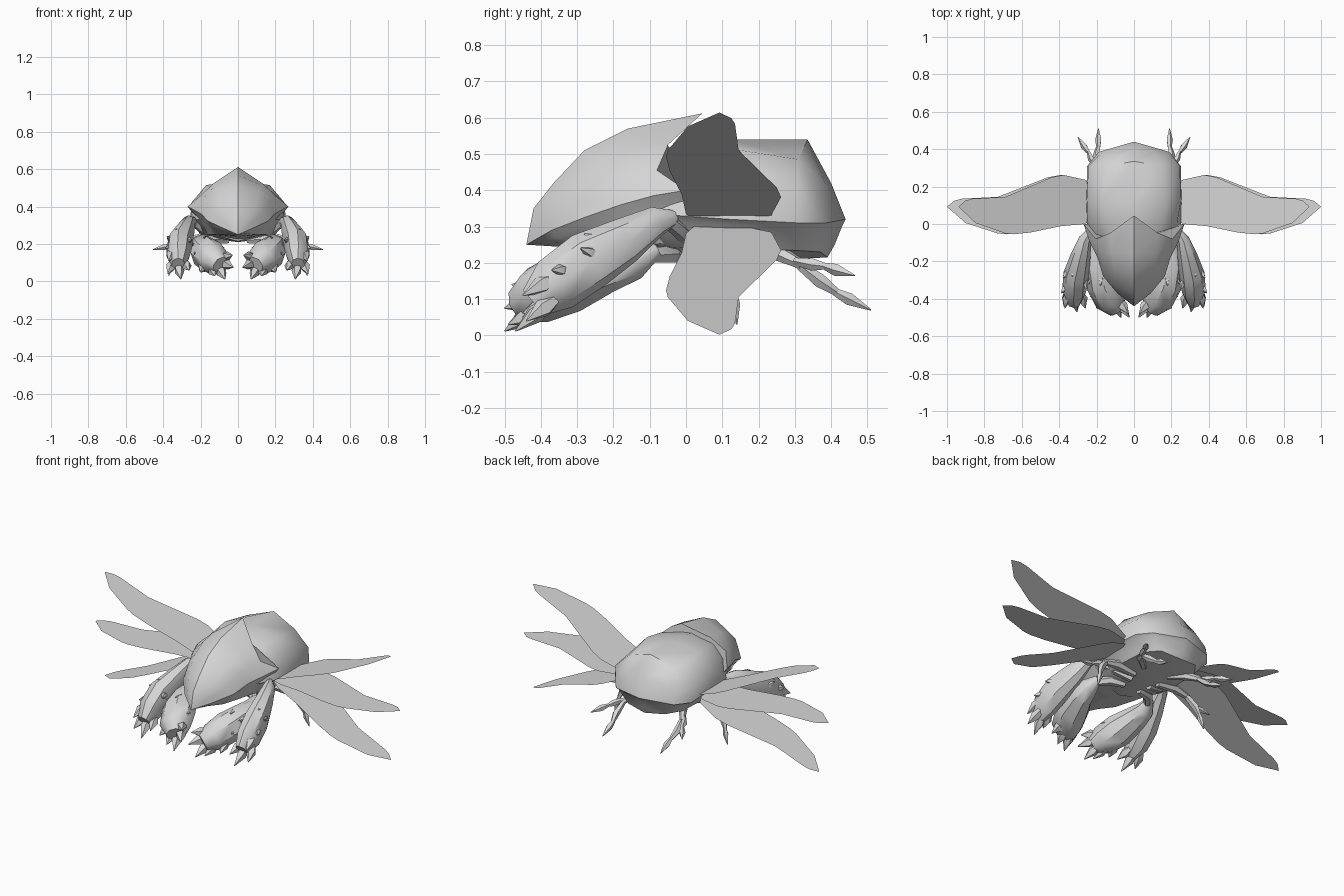
import bpy, bmesh, math
from mathutils import Vector as V

grey = bpy.data.materials.new("grey")
grey.diffuse_color = (0.68, 0.68, 0.68, 1)


def finish(name, bm, mirror=False, smooth=True, solid=True):
    """Turn a bmesh into a named, coloured object, optionally with its mirror half."""
    bmesh.ops.remove_doubles(bm, verts=bm.verts, dist=0.0005)
    if solid:
        bmesh.ops.recalc_face_normals(bm, faces=bm.faces)
    me = bpy.data.meshes.new(name)
    bm.to_mesh(me)
    bm.free()
    me.materials.append(grey)
    ob = bpy.data.objects.new(name, me)
    bpy.context.collection.objects.link(ob)
    bpy.ops.object.select_all(action='DESELECT')
    ob.select_set(True)
    bpy.context.view_layer.objects.active = ob
    if smooth:
        bpy.ops.object.shade_smooth_by_angle(angle=math.radians(42))
    if mirror:
        ob.modifiers.new("Mirror", 'MIRROR').use_mirror_merge = False


def shell(name, rows):
    """Symmetric body: rows run front to back, listed from ridge to belly line."""
    bm = bmesh.new()
    full = rows + [[(-x, y, z) for x, y, z in r] for r in rows[-2:0:-1]]
    grid = [[bm.verts.new(p) for p in r] for r in full]
    for i, a in enumerate(grid):
        b = grid[(i + 1) % len(grid)]
        for j in range(len(a) - 1):
            bm.faces.new((a[j], a[j + 1], b[j + 1], b[j]))
    bm.faces.new([r[0] for r in grid])
    bm.faces.new([r[-1] for r in grid])
    bmesh.ops.dissolve_degenerate(bm, dist=0.0005, edges=bm.edges)
    finish(name, bm)


def tube(bm, path, sides=6, squash=1.0):
    """Tapered tube through (x, y, z, radius) points."""
    pts = [V(p[:3]) for p in path]
    rings = []
    for i, p in enumerate(pts):
        d = (pts[min(i + 1, len(pts) - 1)] - pts[max(i - 1, 0)]).normalized()
        u = d.cross(V((0, 0, 1))).normalized()
        w = u.cross(d)
        r = path[i][3]
        rings.append([bm.verts.new(p + u * r * squash * math.cos(t) + w * r * math.sin(t))
                      for t in (2 * math.pi * k / sides for k in range(sides))])
    for a, b in zip(rings, rings[1:]):
        for k in range(sides):
            n = (k + 1) % sides
            bm.faces.new((a[k], a[n], b[n], b[k]))
    bm.faces.new(rings[0])
    bm.faces.new(rings[-1])


def spike(bm, base, tip, r):
    """Leaf-shaped nail, widest a third of the way along."""
    a, b = V(base), V(tip)
    tube(bm, [(*a, r * .6), (*a.lerp(b, .4), r), (*b, .002)], 5)


# Wing-case abdomen with an overhanging rim
shell("abdomen", [
    [(0, -.12, .50), (0, 0, .53), (0, .12, .54), (0, .335, .54), (0, .40, .42), (0, .44, .32)],
    [(.1, -.12, .47), (.15, 0, .505), (.17, .12, .515), (.155, .31, .485), (.11, .385, .415), (0, .44, .32)],
    [(.17, -.12, .41), (.23, 0, .43), (.25, .12, .42), (.245, .31, .40), (.18, .375, .37), (0, .44, .32)],
    [(.19, -.12, .33), (.25, -.02, .33), (.255, .12, .32), (.25, .31, .31), (.19, .385, .31), (0, .44, .32)],
    [(.18, -.12, .31), (.22, -.02, .31), (.235, .12, .305), (.235, .3, .30), (.18, .375, .30), (0, .43, .30)],
    [(.13, -.12, .25), (.18, 0, .24), (.19, .12, .235), (.18, .29, .235), (.12, .37, .23), (0, .41, .25)],
    [(0, -.12, .215), (0, 0, .21), (0, .12, .21), (0, .29, .21), (0, .39, .215), (0, .41, .25)]])

# Pointed head and shoulder shield with a notched, zigzag rear edge
shell("head_shield", [
    [(0, -.44, .25), (0, -.42, .35), (0, -.365, .42), (0, -.28, .51), (0, -.16, .57), (0, .045, .612)],
    [(0, -.44, .25), (.05, -.40, .33), (.09, -.335, .40), (.11, -.25, .475), (.12, -.15, .515), (.13, -.05, .525)],
    [(0, -.44, .25), (.07, -.385, .31), (.135, -.30, .365), (.165, -.215, .42), (.185, -.15, .445), (.205, -.08, .455)],
    [(0, -.44, .25), (.09, -.37, .29), (.165, -.28, .325), (.195, -.18, .36), (.24, -.09, .385), (.27, 0, .40)],
    [(0, -.44, .25), (.075, -.36, .27), (.14, -.28, .30), (.175, -.18, .325), (.2, -.1, .33), (.22, 0, .34)],
    [(0, -.44, .25), (.05, -.36, .255), (.1, -.28, .25), (.13, -.18, .25), (.15, -.1, .25), (.18, 0, .26)],
    [(0, -.44, .25), (0, -.36, .245), (0, -.28, .24), (0, -.18, .235), (0, -.1, .222), (0, 0, .215)]])

# Three wing pairs fanned about one root line; outline is (span, y)
OUTLINE = [(0, .03), (.07, 0), (.21, -.012), (.38, -.045), (.48, -.055), (.53, -.05), (.70, .005),
           (.8, .092), (.76, .125), (.72, .135), (.53, .145), (.49, .16), (.26, .25), (.19, .262),
           (.06, .235), (0, .12)]
for label, angle in (("upper", 22.5), ("middle", 0), ("lower", -22.5)):
    bm = bmesh.new()
    c, s = math.cos(math.radians(angle)), math.sin(math.radians(angle))
    bm.faces.new([bm.verts.new((.2 + d * c, y, .308 + d * s)) for d, y in OUTLINE])
    finish(label + "_wings", bm, True, False, False)


def claw(name, path, nails, thorns, squash):
    """Bulky digging claw: limb, end nails and small thorns."""
    bm = bmesh.new()
    tube(bm, path, 8, squash)
    for base, tip in nails:
        spike(bm, base, tip, .028)
    for base, tip in thorns:
        spike(bm, base, tip, .018)
    finish(name, bm, True)


claw("outer_claws",
     [(.23, -.03, .325, .02), (.26, -.08, .315, .042), (.285, -.17, .26, .065), (.31, -.27, .205, .083),
      (.32, -.36, .14, .078), (.32, -.42, .09, .045)],
     [((.35, -.36, .10), (.375, -.44, .04)), ((.32, -.38, .09), (.305, -.47, .012)),
      ((.285, -.37, .10), (.26, -.45, .06)), ((.35, -.36, .16), (.37, -.45, .11))],
     [((.35, -.25, .22), (.38, -.29, .24)), ((.36, -.33, .18), (.39, -.37, .18)),
      ((.32, -.24, .26), (.33, -.28, .28)), ((.27, -.30, .22), (.25, -.35, .22)),
      ((.30, -.33, .20), (.30, -.37, .21))], .82)
claw("inner_claws",
     [(.18, -.08, .235, .02), (.195, -.14, .205, .05), (.19, -.22, .185, .068), (.165, -.32, .15, .088),
      (.125, -.41, .11, .08), (.09, -.455, .085, .05)],
     [((.08, -.41, .13), (.03, -.48, .14)), ((.08, -.42, .10), (.025, -.50, .075)),
      ((.10, -.42, .07), (.07, -.50, .012)), ((.14, -.41, .07), (.125, -.49, .03)),
      ((.18, -.37, .09), (.20, -.45, .05))],
     [((.22, -.28, .19), (.245, -.32, .20)), ((.17, -.27, .22), (.18, -.33, .235)),
      ((.14, -.38, .18), (.14, -.42, .185)), ((.21, -.35, .15), (.235, -.39, .15)),
      ((.10, -.33, .17), (.075, -.37, .18))], 1.05)

# Slim upper arms joining the claws to the belly
bm = bmesh.new()
tube(bm, [(.06, .05, .22, .02), (.15, .03, .25, .028), (.24, -.05, .32, .022)])
tube(bm, [(.05, -.02, .22, .018), (.13, -.04, .225, .028), (.19, -.11, .22, .022)])
finish("upper_arms", bm, True)

# Thin middle legs, ending in two toes
bm = bmesh.new()
tube(bm, [(.08, .1, .22, .018), (.2, .1, .235, .026), (.3, .1, .215, .014)])
tube(bm, [(.28, .1, .22, .014), (.33, .12, .16, .02), (.35, .13, .11, .01)], 5)
spike(bm, (.29, .09, .215), (.38, .08, .185), .018)
spike(bm, (.36, .08, .19), (.455, .09, .17), .016)
spike(bm, (.345, .13, .12), (.37, .14, .03), .016)
finish("middle_legs", bm, True)

# Thin rear legs, ending in two toes
bm = bmesh.new()
tube(bm, [(.08, .18, .23, .018), (.15, .24, .235, .026), (.2, .32, .195, .014)])
tube(bm, [(.19, .30, .205, .012), (.20, .37, .15, .02), (.19, .42, .115, .01)], 5)
spike(bm, (.19, .41, .12), (.19, .51, .07), .018)
tube(bm, [(.20, .30, .205, .010), (.23, .35, .195, .018), (.245, .39, .19, .008)], 5)
spike(bm, (.245, .385, .19), (.30, .465, .165), .018)
finish("rear_legs", bm, True)
